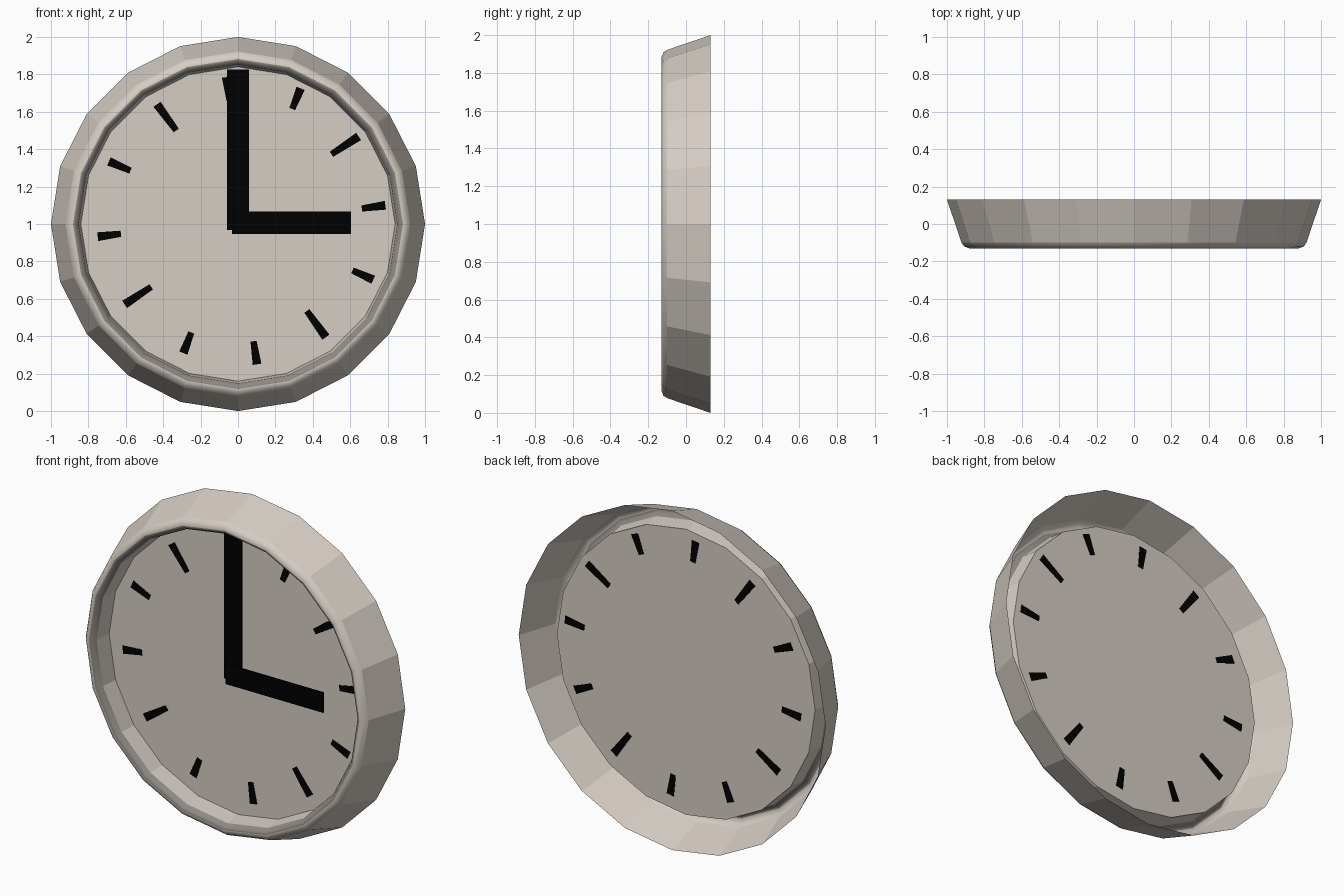
import bpy, bmesh, math
from mathutils import Vector

if "Cube" in bpy.data.objects:
    bpy.data.objects.remove(bpy.data.objects["Cube"])

SIDES = 20
CENTRE_Z = 1.0


def material(name, colour):
    m = bpy.data.materials.new(name)
    m.diffuse_color = (*colour, 1)
    m.use_nodes = True
    m.node_tree.nodes["Principled BSDF"].inputs["Base Color"].default_value = m.diffuse_color
    return m


beige = material("warm_beige", (0.67, 0.61, 0.555))
grey = material("warm_grey", (0.27, 0.25, 0.23))
black = material("black", (0.0, 0.0, 0.0))


def finish(bm, name, mat):
    me = bpy.data.meshes.new(name)
    bm.to_mesh(me)
    bm.free()
    me.materials.append(mat)
    ob = bpy.data.objects.new(name, me)
    bpy.context.collection.objects.link(ob)
    return ob


def ring(bm, r, y):
    return [bm.verts.new((r * math.sin(2 * math.pi * i / SIDES), y,
                          CENTRE_Z + r * math.cos(2 * math.pi * i / SIDES)))
            for i in range(SIDES)]


def plate(bm, start, end, w0, w1, y, t):
    """Thin tapered bar in the x-z plane, relative to the clock centre."""
    a, b = Vector(start), Vector(end)
    d = (b - a).normalized()
    n = Vector((-d.y, d.x))
    pts = [a - n * w0 / 2, b - n * w1 / 2, b + n * w1 / 2, a + n * w0 / 2]
    front = [bm.verts.new((p.x, y - t / 2, CENTRE_Z + p.y)) for p in pts]
    back = [bm.verts.new((p.x, y + t / 2, CENTRE_Z + p.y)) for p in pts]
    bm.faces.new(front)
    bm.faces.new(back[::-1])
    for i in range(4):
        j = (i + 1) % 4
        bm.faces.new((front[j], front[i], back[i], back[j]))


# Rim: open-backed shell, flared outside, rounded front lip, inner wall
profile = [(1.0, 0.13), (0.922, -0.10), (0.908, -0.12), (0.882, -0.13),
           (0.868, -0.125), (0.852, -0.10), (0.84, 0.0)]
bm = bmesh.new()
loops = [ring(bm, r, y) for r, y in profile]
for k in range(len(loops) - 1):
    for i in range(SIDES):
        j = (i + 1) % SIDES
        f = bm.faces.new((loops[k][i], loops[k][j], loops[k + 1][j], loops[k + 1][i]))
        f.smooth = 0 < k < 5                      # rounded lip only
        f.material_index = 1 if k in (3, 4) else 0  # grey inner bevel
        f.normal_update()
        # outer wall and lip face away from the shell's hollow
        mid = f.calc_center_median()
        radial = Vector((mid.x, 0, mid.z - CENTRE_Z)).normalized()
        out = (radial if k < 3 else -radial) + Vector((0, -0.5, 0))
        if f.normal.dot(out) < 0:
            f.normal_flip()
rim = finish(bm, "rim", beige)
rim.data.materials.append(grey)

# Dial: flat disc half way through the rim
bm = bmesh.new()
f = bm.faces.new(ring(bm, 0.842, 0.0))
f.normal_update()
if f.normal.y > 0:
    f.normal_flip()
finish(bm, "dial", beige)

# Hour marks: inner end, outer end (slightly skewed round the dial)
marks = [
    (0.29, 0.615, 0.335, 0.725), (0.50, 0.373, 0.645, 0.468),
    (0.662, 0.083, 0.788, 0.10), (0.612, -0.248, 0.723, -0.298),
    (0.368, -0.465, 0.47, -0.605), (0.083, -0.627, 0.102, -0.75),
    (-0.25, -0.58, -0.292, -0.69), (-0.464, -0.336, -0.606, -0.43),
    (-0.626, -0.052, -0.75, -0.068), (-0.575, 0.285, -0.69, 0.335),
    (-0.33, 0.50, -0.433, 0.64), (-0.045, 0.66, -0.063, 0.785),
]
bm = bmesh.new()
for x0, z0, x1, z1 in marks:
    plate(bm, (x0, z0), (x1, z1), 0.033, 0.047, 0.0, 0.006)
finish(bm, "hour_marks", black)

# Hands: flat bars floating in front of the dial
bm = bmesh.new()
plate(bm, (0, -0.033), (0, 0.825), 0.115, 0.115, -0.045, 0.006)
finish(bm, "minute_hand", black)
bm = bmesh.new()
plate(bm, (-0.033, 0.006), (0.603, 0.006), 0.12, 0.12, -0.065, 0.006)
finish(bm, "hour_hand", black)
